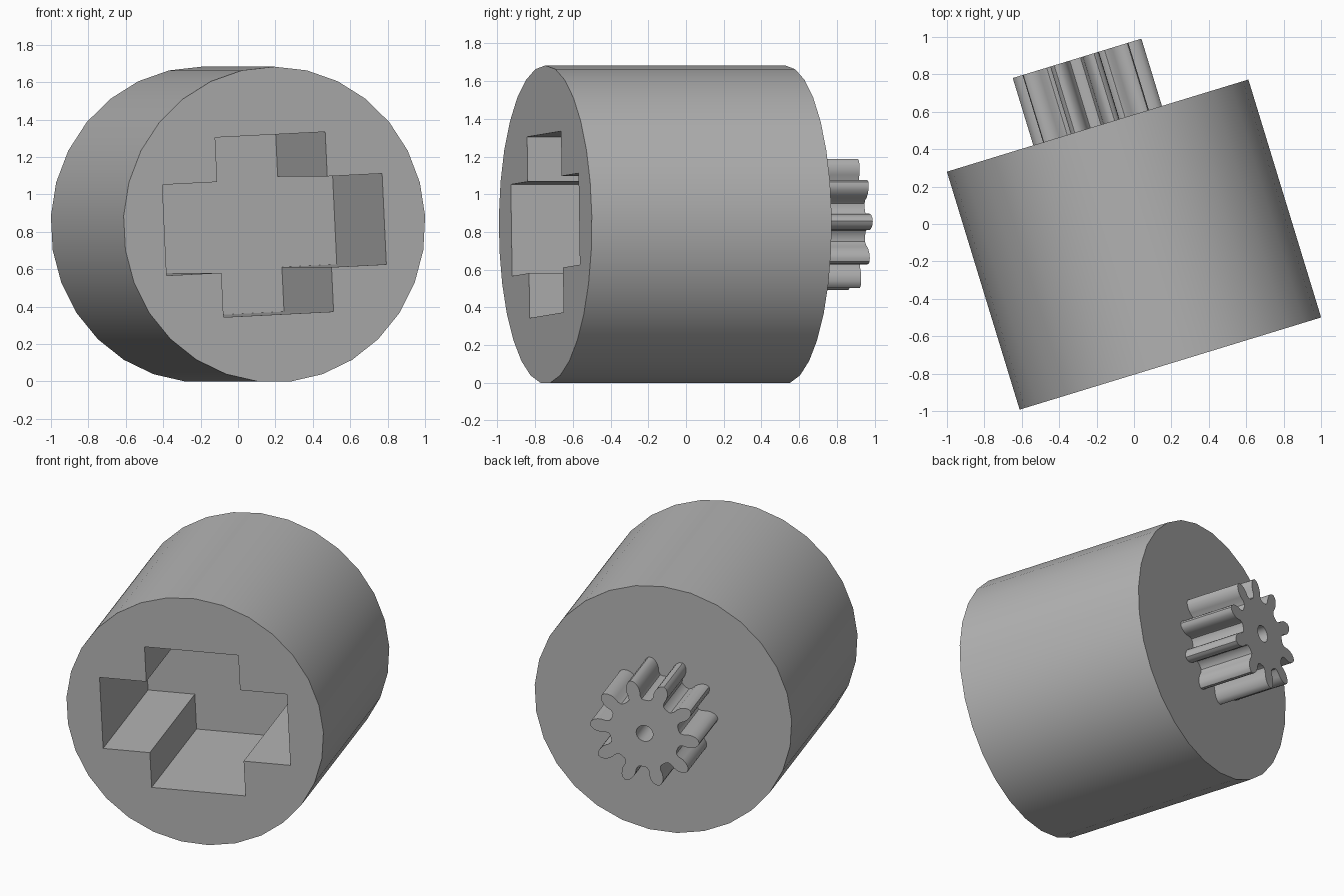
import bpy, bmesh
from math import sin, cos, pi, radians

cube = bpy.data.objects.get("Cube")
if cube:
    bpy.data.objects.remove(cube, do_unlink=True)

RADIUS, HALF = 0.844, 0.665          # body size, axis along local y
CENTER, TURN = (0.0, -0.11, 0.839), radians(17)
ROLL = radians(2.8)                  # roll shared by the socket and the gear

grey = bpy.data.materials.new("plain grey")
grey.use_nodes = True
grey.diffuse_color = (0.45, 0.45, 0.45, 1)
grey.node_tree.nodes["Principled BSDF"].inputs["Base Color"].default_value = grey.diffuse_color


def turned(points, angle):
    return [(x * cos(angle) - z * sin(angle), x * sin(angle) + z * cos(angle)) for x, z in points]


def circle(radius, sides):
    return [(radius * cos(2 * pi * i / sides), radius * sin(2 * pi * i / sides)) for i in range(sides)]


def prism(name, profile, y0, y1):
    """Extrude an x-z outline along local y."""
    bm = bmesh.new()
    face = bm.faces.new([bm.verts.new((x, y0, z)) for x, z in profile])
    ext = bmesh.ops.extrude_face_region(bm, geom=[face], use_keep_orig=True)
    for v in ext["geom"]:
        if isinstance(v, bmesh.types.BMVert):
            v.co.y = y1
    bmesh.ops.recalc_face_normals(bm, faces=bm.faces)
    mesh = bpy.data.meshes.new(name)
    bm.to_mesh(mesh)
    bm.free()
    mesh.materials.append(grey)
    obj = bpy.data.objects.new(name, mesh)
    bpy.context.collection.objects.link(obj)
    obj.location, obj.rotation_euler = CENTER, (0, 0, TURN)
    return obj


def select(obj):
    bpy.ops.object.select_all(action='DESELECT')
    obj.select_set(True)
    bpy.context.view_layer.objects.active = obj


def cut(obj, cutter):
    mod = obj.modifiers.new("cut", 'BOOLEAN')
    mod.operation, mod.solver, mod.object = 'DIFFERENCE', 'EXACT', cutter
    select(obj)
    bpy.ops.object.modifier_apply(modifier=mod.name)
    bpy.data.objects.remove(cutter, do_unlink=True)


# Body: a wide drum with a vertex at the top
body = prism("drum_body", turned(circle(RADIUS, 29), pi / 2), -HALF, HALF)

# Cross-shaped socket in the front
w, h, arm_w, arm_h = 0.615, 0.481, 0.308, 0.243
quarter = [(w, arm_h), (arm_w, arm_h), (arm_w, h)]
right = [(x, -z) for x, z in reversed(quarter)] + quarter
cross = right + [(-x, -z) for x, z in right]
cut(body, prism("socket_cutter", turned(cross, ROLL), -HALF - 0.1, -HALF + 0.907))

# Gear: ten rounded teeth on a small hub, with a bore
flank = [(0.222, 0.058), (0.232, 0.044), (0.255, 0.039), (0.285, 0.044),
         (0.31, 0.042), (0.335, 0.033), (0.352, 0.019), (0.36, 0.0)]
tooth = [(r, -t) for r, t in flank] + [(r, t) for r, t in reversed(flank[:-1])]
outline = []
for i in range(10):
    outline += turned(tooth, ROLL + i * pi / 5)
gear = prism("drive_gear", outline, HALF - 0.01, HALF + 0.376)
cut(gear, prism("bore_cutter", circle(0.055, 24), HALF, HALF + 0.5))

for part in (body, gear):
    select(part)
    bpy.ops.object.shade_smooth_by_angle(angle=radians(35))
